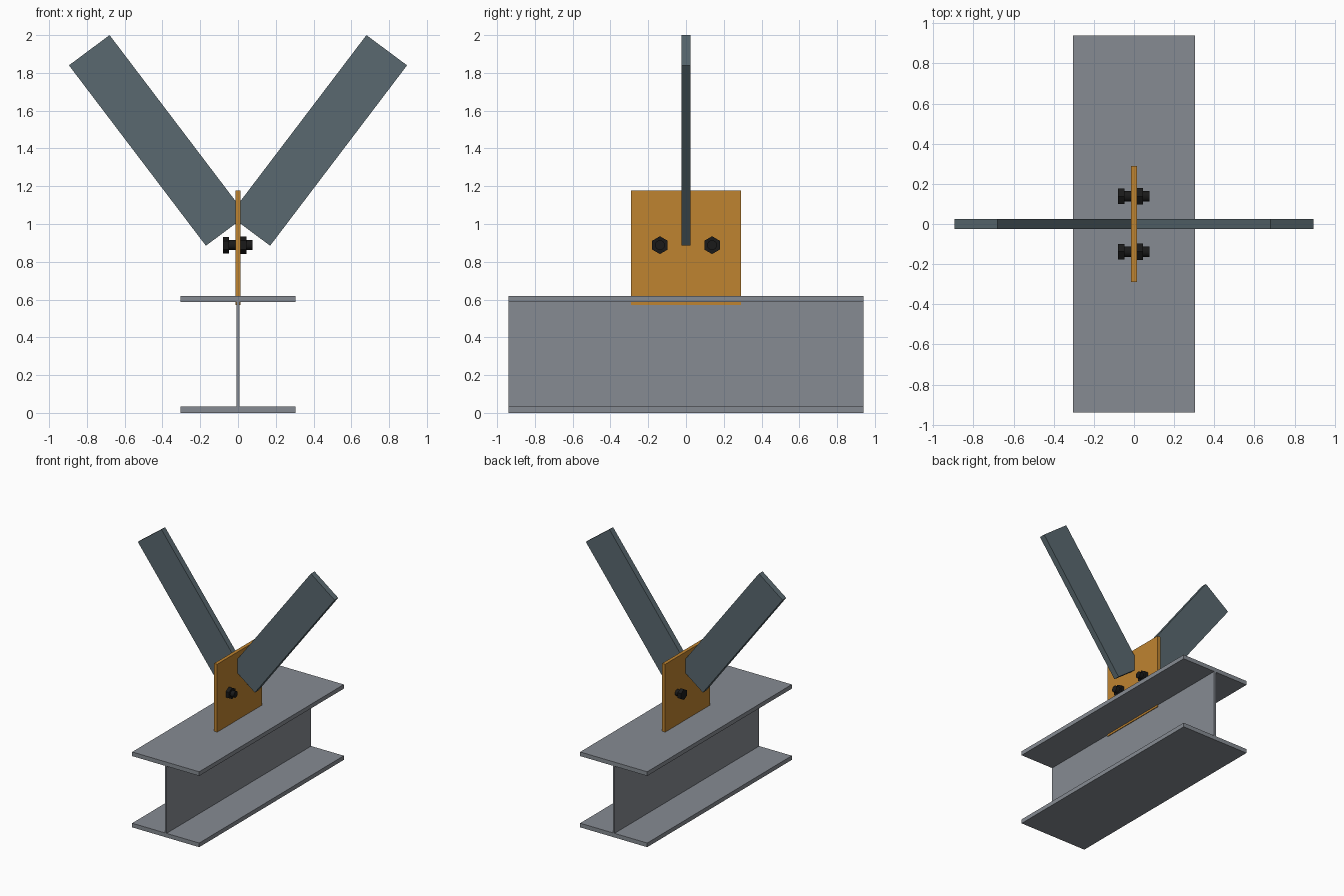
import bpy, bmesh, math
from mathutils import Matrix

if "Cube" in bpy.data.objects:
    bpy.data.objects.remove(bpy.data.objects["Cube"])


def material(name, rgb):
    m = bpy.data.materials.new(name)
    m.diffuse_color = (*rgb, 1)
    m.use_nodes = True
    m.node_tree.nodes["Principled BSDF"].inputs["Base Color"].default_value = m.diffuse_color
    return m


STEEL = material("beam_grey", (0.24, 0.26, 0.29))
SLATE = material("brace_slate", (0.10, 0.14, 0.16))
ORANGE = material("plate_orange", (0.52, 0.23, 0.03))
BLACK = material("bolt_black", (0.01, 0.01, 0.01))


def finish(name, bm, mat):
    bmesh.ops.recalc_face_normals(bm, faces=bm.faces)
    me = bpy.data.meshes.new(name)
    bm.to_mesh(me)
    bm.free()
    me.materials.append(mat)
    ob = bpy.data.objects.new(name, me)
    bpy.context.collection.objects.link(ob)
    return ob


def extrude_xz(name, points, half_y, mat):
    """Extrude an x-z outline from -half_y to +half_y."""
    bm = bmesh.new()
    face = bm.faces.new([bm.verts.new((x, -half_y, z)) for x, z in points])
    ext = bmesh.ops.extrude_face_region(bm, geom=[face])
    verts = [v for v in ext["geom"] if isinstance(v, bmesh.types.BMVert)]
    bmesh.ops.translate(bm, verts=verts, vec=(0, 2 * half_y, 0))
    return finish(name, bm, mat)


def add_rod(bm, x0, x1, radius, sides, y, z):
    """Prism along x, with corners pointing along y."""
    rot = Matrix.Rotation(math.pi / 2, 4, 'Y')
    spin = Matrix.Rotation(math.pi / 2, 4, 'X')
    bmesh.ops.create_cone(bm, cap_ends=True, segments=sides, radius1=radius,
                          radius2=radius, depth=x1 - x0,
                          matrix=Matrix.Translation(((x0 + x1) / 2, y, z)) @ spin @ rot)


# I-beam
W, T, H, F = 0.305, 0.008, 0.62, 0.034
half = [(W, 0), (W, F), (T, F), (T, H - F), (W, H - F), (W, H)]
extrude_xz("i_beam", half + [(-x, z) for x, z in reversed(half)], 0.94, STEEL)

# Upright gusset plate, sunk through the top flange
P = 0.014
extrude_xz("gusset_plate", [(-P, 0.57), (P, 0.57), (P, 1.178), (-P, 1.178)], 0.29, ORANGE)

# Diagonal braces, mirrored
brace = [(0.17, 0.885), (0.895, 1.84), (0.68, 2.0), (-0.045, 1.045)]
for side, s in (("right", 1), ("left", -1)):
    extrude_xz("brace_" + side, [(s * x, z) for x, z in brace], 0.024, SLATE)

# Bolts: hex head, shank and hex nut
for side, y in (("front", -0.138), ("back", 0.138)):
    bm = bmesh.new()
    add_rod(bm, -0.079, -0.047, 0.044, 6, y, 0.888)
    add_rod(bm, -0.06, 0.076, 0.026, 24, y, 0.888)
    add_rod(bm, 0.013, 0.044, 0.047, 6, y, 0.888)
    ob = finish("bolt_" + side, bm, BLACK)
    bpy.context.view_layer.objects.active = ob
    ob.select_set(True)
    bpy.ops.object.shade_smooth_by_angle(angle=math.radians(30))
    ob.select_set(False)
